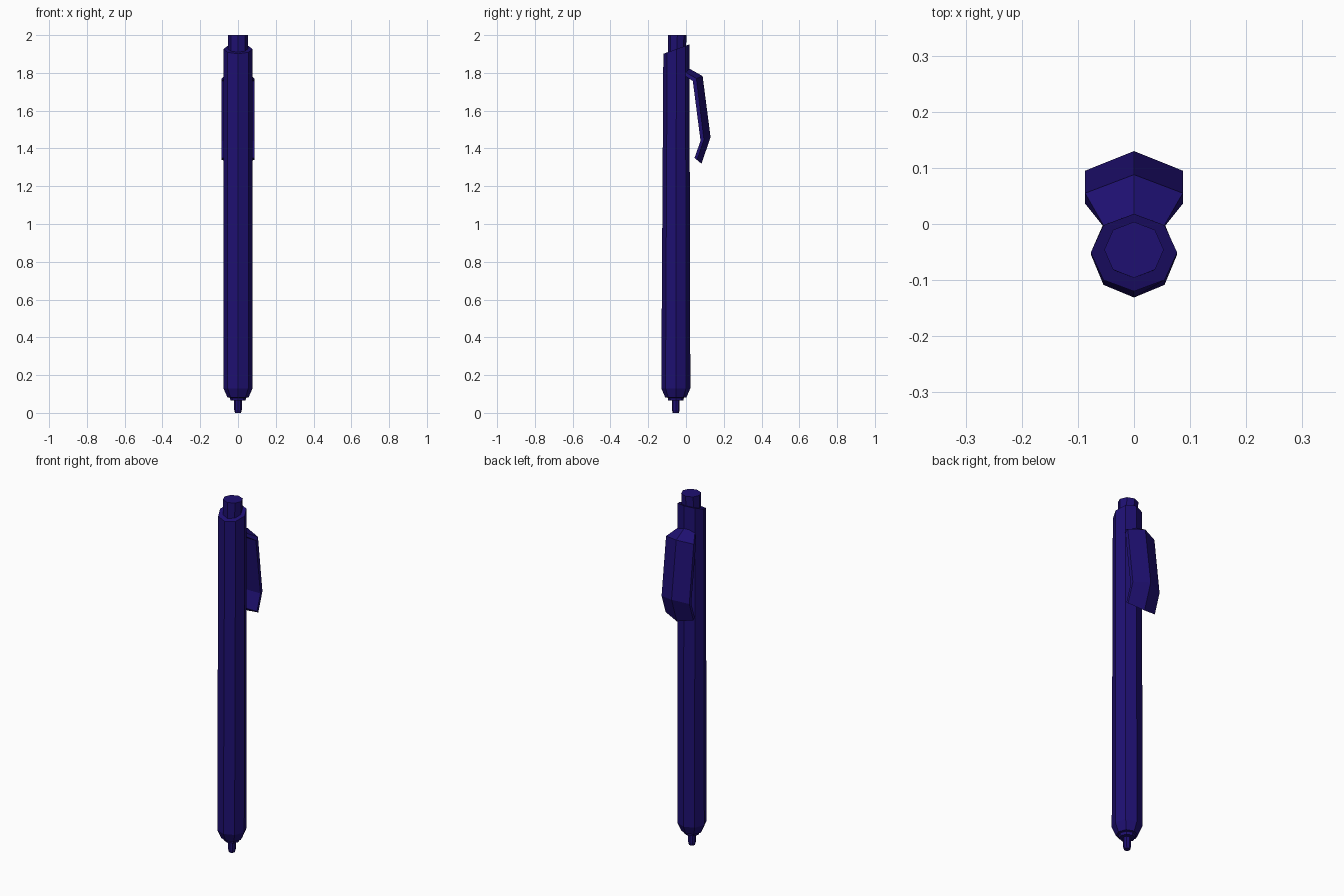
import bpy, bmesh, math

if "Cube" in bpy.data.objects:
    bpy.data.objects.remove(bpy.data.objects["Cube"])

mat = bpy.data.materials.new("navy_plastic")
mat.diffuse_color = (0.013, 0.005, 0.165, 1)
mat.use_nodes = True
mat.node_tree.nodes["Principled BSDF"].inputs["Base Color"].default_value = mat.diffuse_color


def loft(name, sections):
    """Skin a list of equal-length vertex rings and cap both ends."""
    bm = bmesh.new()
    rings = [[bm.verts.new(p) for p in s] for s in sections]
    for a, b in zip(rings, rings[1:]):
        n = len(a)
        for i in range(n):
            j = (i + 1) % n
            bm.faces.new((a[i], a[j], b[j], b[i]))
    bm.faces.new(rings[0][::-1])
    bm.faces.new(rings[-1])
    bmesh.ops.recalc_face_normals(bm, faces=bm.faces)
    me = bpy.data.meshes.new(name)
    bm.to_mesh(me)
    bm.free()
    me.materials.append(mat)
    ob = bpy.data.objects.new(name, me)
    bpy.context.collection.objects.link(ob)
    return ob


def octagon(z, cy, rx, ry=None, slope=0.0):
    """Eight-sided ring with corners on the axes; slope tilts it front to back."""
    ry = ry or rx
    ring = []
    for i in range(8):
        a = math.tau * i / 8
        dy = ry * math.sin(a)
        ring.append((rx * math.cos(a), cy + dy, z + slope * dy))
    return ring


# Barrel: tapered nose, slightly leaning body, slanted top
loft("barrel", [
    octagon(0.065, -0.054, 0.040),
    octagon(0.080, -0.054, 0.043),
    octagon(0.082, -0.054, 0.056),
    octagon(0.130, -0.054, 0.077),
    octagon(1.926, -0.051, 0.077, 0.069, 0.36),
])

# Writing tip
loft("tip", [
    octagon(0.000, -0.054, 0.016),
    octagon(0.015, -0.054, 0.020),
    octagon(0.090, -0.054, 0.020),
])

# Push button
loft("push_button", [
    octagon(1.88, -0.050, 0.051, 0.046),
    octagon(2.00, -0.046, 0.053, 0.050),
])


# Clip: flat inner face, ridged outer face, bent along its length
def clip_section(w, inner, outer, ridge):
    return [(-w, *inner), (w, *inner), (w, *outer), (0, *ridge), (-w, *outer)]


loft("clip", [
    clip_section(0.050, (-0.010, 1.788), (-0.010, 1.808), (-0.010, 1.838)),
    clip_section(0.087, (0.036, 1.757), (0.055, 1.770), (0.088, 1.783)),
    clip_section(0.087, (0.077, 1.440), (0.095, 1.446), (0.130, 1.460)),
    clip_section(0.087, (0.045, 1.350), (0.058, 1.339), (0.082, 1.319)),
])
